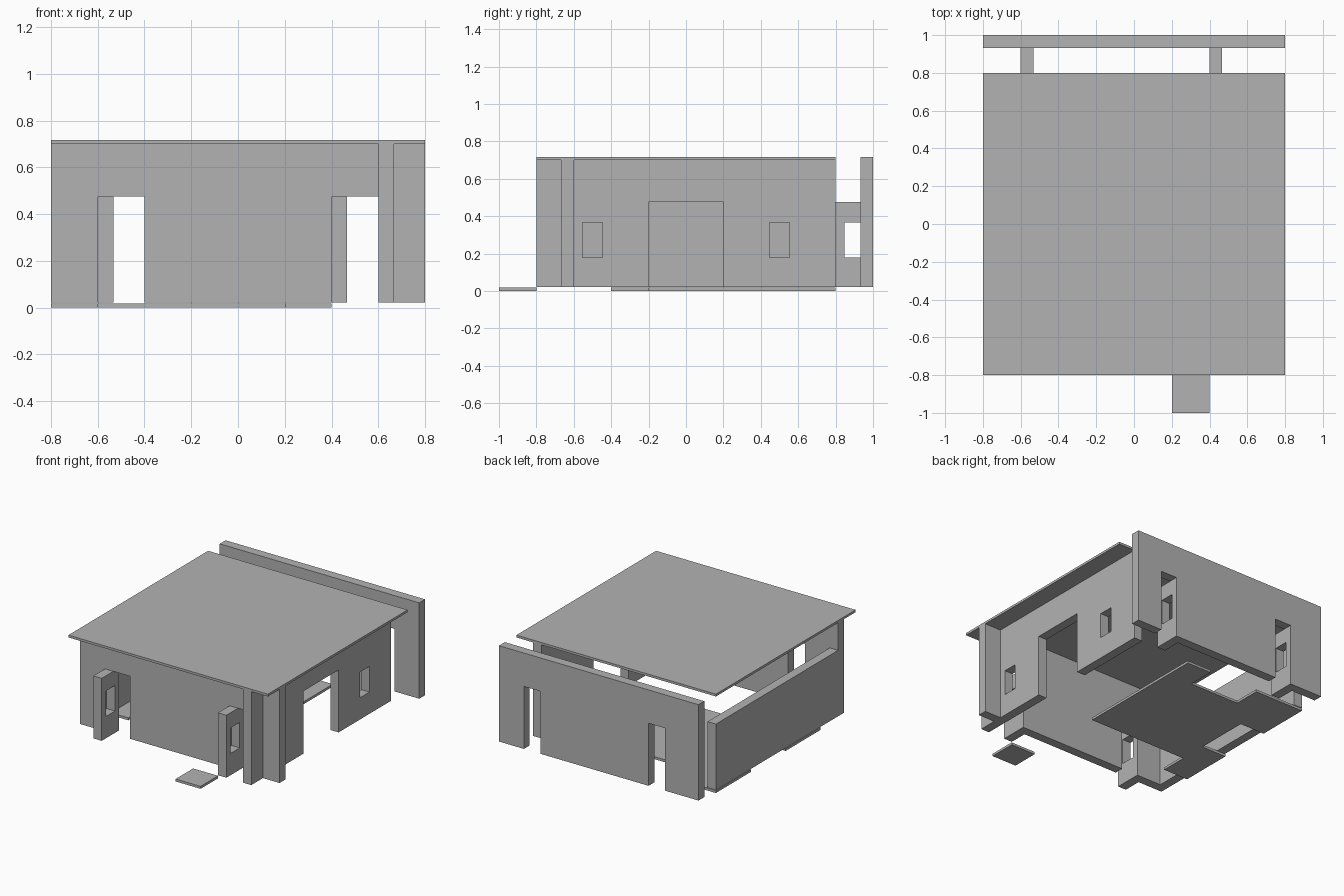
import bpy
import bmesh

if "Cube" in bpy.data.objects:
    bpy.data.objects.remove(bpy.data.objects["Cube"], do_unlink=True)

grey = bpy.data.materials.new("plain grey")
grey.use_nodes = True
grey.diffuse_color = (0.45, 0.45, 0.45, 1)
grey.node_tree.nodes["Principled BSDF"].inputs["Base Color"].default_value = grey.diffuse_color

BASE = 0.022       # underside of the walls
FLOOR = 0.018      # floor thickness
EAVES = 0.70       # top of the main walls
ROOF = 0.717       # top of the roof
DOOR = 0.475       # top of the doors
THICK = 0.067      # wall thickness


def panel(name, plane, u, v, depth, holes=()):
    """Flat slab in a plane such as 'xz', with rectangular holes (u0, u1, v0, v1)."""
    a, b = ("xyz".index(c) for c in plane)
    c = 3 - a - b

    def clip(values, span):
        return sorted({min(max(t, span[0]), span[1]) for t in values} | set(span))

    us = clip([t for h in holes for t in h[:2]], u)
    vs = clip([t for h in holes for t in h[2:]], v)
    bm = bmesh.new()
    grid = {}

    def corner(p, q):
        if (p, q) not in grid:
            co = [0, 0, 0]
            co[a], co[b], co[c] = p, q, depth[0]
            grid[p, q] = bm.verts.new(co)
        return grid[p, q]

    for u0, u1 in zip(us, us[1:]):
        for v0, v1 in zip(vs, vs[1:]):
            mu, mv = (u0 + u1) / 2, (v0 + v1) / 2
            if not any(h[0] < mu < h[1] and h[2] < mv < h[3] for h in holes):
                bm.faces.new([corner(u0, v0), corner(u1, v0), corner(u1, v1), corner(u0, v1)])
    ext = bmesh.ops.extrude_face_region(bm, geom=bm.faces[:], use_keep_orig=True)
    for vert in ext["geom"]:
        if isinstance(vert, bmesh.types.BMVert):
            vert.co[c] = depth[1]
    bmesh.ops.recalc_face_normals(bm, faces=bm.faces[:])
    mesh = bpy.data.meshes.new(name)
    bm.to_mesh(mesh)
    bm.free()
    mesh.materials.append(grey)
    obj = bpy.data.objects.new(name, mesh)
    bpy.context.collection.objects.link(obj)
    return obj


def window(y):
    return (y - 0.053, y + 0.053, 0.18, 0.365)


# Floor with notches along its edges, and the front step
panel("floor", "xy", (-0.8, 0.2), (-0.4, 0.8), (0, FLOOR),
      [(-0.4, 0, 0.6, 0.8), (-0.8, -0.6, 0, 0.4), (-0.6, 0.2, -0.4, -0.2)])
panel("front_step", "xy", (0.2, 0.4), (-1, -0.8), (0, FLOOR))

# Front and back walls share the same pair of doorways
doorways = [(x, x + 0.2, BASE, DOOR) for x in (-0.6, 0.4)]
panel("front_wall", "xz", (-0.8, 0.8), (BASE, EAVES), (-0.6 - THICK, -0.6), doorways)
panel("back_wall", "xz", (-0.8, 0.8), (BASE, ROOF), (1 - THICK, 1), doorways)

# Side walls
panel("left_wall", "yz", (-0.6, 0.8), (BASE, 0.5), (-0.8, -0.8 + THICK))
panel("right_wall", "yz", (-0.8, 0.8), (BASE, EAVES), (0.6, 0.6 + THICK),
      [(-0.2, 0.2, BASE, DOOR), window(-0.5), window(0.5)])

# Open doors, each with a small window
for end, y in (("front", -0.7), ("back", 0.9)):
    for side, x in (("right", -0.6), ("left", 0.4)):
        panel(f"{end}_{side}_door", "yz", (y - 0.1, y + 0.1), (BASE, DOOR),
              (x, x + THICK), [window(y)])

# Flat roof
panel("roof", "xy", (-0.8, 0.8), (-0.8, 0.8), (EAVES, ROOF))
